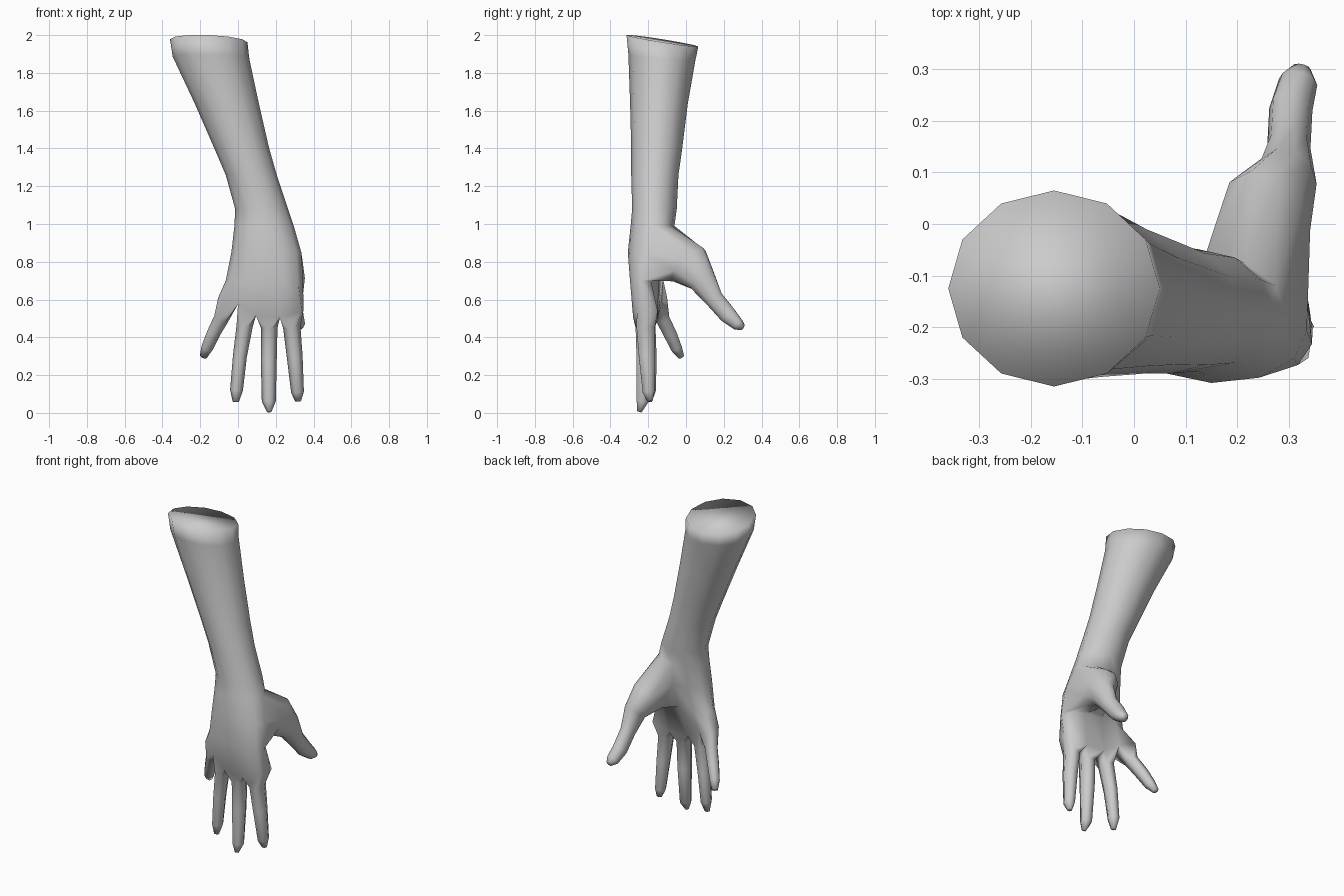
import bpy, bmesh
from math import cos, sin, radians
from mathutils import Vector

if "Cube" in bpy.data.objects:
    bpy.data.objects.remove(bpy.data.objects["Cube"])

bm = bmesh.new()


def skin(a, b, skip=()):
    n = len(a)
    for k in range(n):
        if k not in skip:
            bm.faces.new((a[k], a[(k + 1) % n], b[(k + 1) % n], b[k]))


def ring(z, cx, cy, rx, ry, shear=0.0, tilt_x=0.0, tilt_y=0.0):
    """Twelve-sided cross-section of the arm; vertex k sits at 30*k degrees."""
    out = []
    for k in range(12):
        a = radians(30 * k)
        dx, dy = rx * cos(a), ry * sin(a)
        out.append(bm.verts.new((cx + dx, cy + dy - shear * dx,
                                 z + tilt_x * dx + tilt_y * dy)))
    return out


def digit(loop, start, sections):
    """Grow a tapering tube from an open loop: sections are (x, y, z, width, depth)."""
    n = len(loop)
    pts = [Vector(s[:3]) for s in sections]
    for i, s in enumerate(sections):
        axis = (pts[min(i + 1, len(pts) - 1)] - pts[max(i - 1, 0)]).normalized()
        u = Vector((1, 0, 0))
        u = (u - axis * u.dot(axis)).normalized()
        v = axis.cross(u)
        new = []
        for k in range(n):
            a = radians(start + 360 / n * k)
            new.append(bm.verts.new(pts[i] + u * s[3] * cos(a) + v * s[4] * sin(a)))
        skin(loop, new)
        loop = new
    bm.faces.new(loop)


# forearm, wrist and palm cross-sections
rings = [
    ring(1.97, -.155, -.125, .205, .19, 0, -.04, -.16),
    ring(1.88, -.143, -.128, .203, .177, 0, -.03, -.1),
    ring(1.64, -.06, -.143, .17, .153),
    ring(1.40, .02, -.155, .145, .135),
    ring(1.26, .07, -.165, .135, .125),
    ring(1.08, .125, -.167, .14, .118),
    ring(.99, .138, -.177, .157, .116),
    ring(.85, .15, -.198, .185, .11, .05),
    ring(.70, .14, -.208, .205, .088, .12),
]
bm.faces.new(rings[0])
THUMB_ROWS = (6, 7)
for i in range(len(rings) - 1):
    skin(rings[i], rings[i + 1], (0, 1, 2) if i in THUMB_ROWS else ())

# knuckle line: columns from little finger side to index side
cols = [(-.095, .61, -.19, -.10), (.0, .575, -.25, -.13), (.095, .515, -.275, -.15),
        (.222, .505, -.28, -.15), (.338, .54, -.26, -.15)]
back = [bm.verts.new((x, yb, z)) for x, z, yb, yp in cols]
palm = [bm.verts.new((x, yp, z)) for x, z, yb, yp in cols]
mid = [bm.verts.new((x + (-.01 if c == 0 else .008 if c == 4 else 0), (yb + yp) / 2, z))
       for c, (x, z, yb, yp) in enumerate(cols)]
skin(rings[-1], [mid[4]] + palm[::-1] + [mid[0]] + back)

# fingers: little, ring, middle, index
fingers = [
    [(-.088, -.125, .50, .041, .042), (-.13, -.085, .42, .036, .04),
     (-.163, -.052, .345, .032, .034), (-.183, -.025, .297, .02, .018)],
    [(.035, -.205, .46, .043, .05), (.01, -.195, .30, .037, .045),
     (-.008, -.19, .12, .034, .036), (-.012, -.195, .058, .016, .016)],
    [(.165, -.22, .45, .044, .054), (.163, -.22, .28, .042, .048),
     (.163, -.23, .06, .037, .036), (.165, -.247, .006, .012, .014)],
    [(.285, -.213, .45, .046, .056), (.30, -.208, .30, .042, .048),
     (.315, -.198, .11, .034, .036), (.318, -.19, .062, .016, .016)],
]
for c, secs in enumerate(fingers):
    digit([mid[c + 1], back[c + 1], back[c], mid[c], palm[c], palm[c + 1]], 0, secs)

# thumb grows from the opening on the index side of the palm
up, md, lo = rings[6], rings[7], rings[8]
digit(lo[0:4] + [md[3]] + up[3::-1] + [md[0]], 36, [
    (.255, .01, .785, .092, .125),
    (.295, .085, .705, .06, .078),
    (.30, .148, .605, .042, .052),
    (.304, .222, .518, .042, .048),
    (.318, .275, .468, .038, .034),
    (.325, .302, .452, .018, .016)])

bmesh.ops.recalc_face_normals(bm, faces=bm.faces)
for f in bm.faces:
    f.smooth = True
me = bpy.data.meshes.new("forearm_and_hand")
bm.to_mesh(me)
bm.free()
bpy.context.collection.objects.link(bpy.data.objects.new("forearm_and_hand", me))
